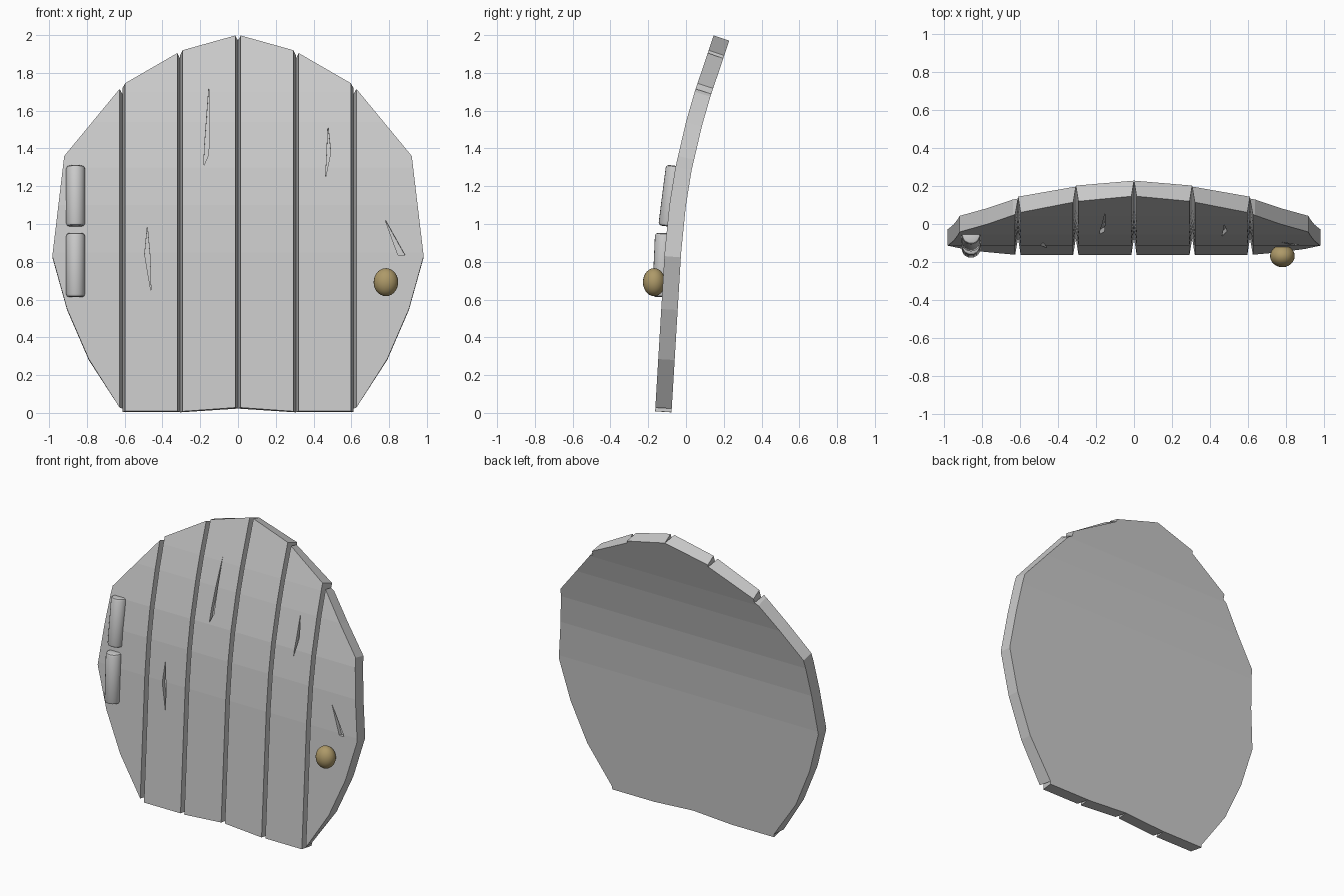
import bpy, bmesh, math
from mathutils import Vector

if "Cube" in bpy.data.objects:
    bpy.data.objects.remove(bpy.data.objects["Cube"])

# Side profile of the front surface: (z, y), leaning back and curling at the top
PROFILE = [(0, -0.164), (0.85, -0.113), (1.1, -0.088), (1.3, -0.056),
           (1.54, 0.0), (1.7, 0.046), (2.0, 0.147)]
THICK = 0.087


def front_y(z):
    for (z0, y0), (z1, y1) in zip(PROFILE, PROFILE[1:]):
        if z <= z1 or z1 == PROFILE[-1][0]:
            return y0 + (y1 - y0) * (z - z0) / (z1 - z0)


def inward(z):
    s = (front_y(z + 0.08) - front_y(z - 0.08)) / 0.16
    return Vector((0, 1, -s)).normalized()


def slab(name, outline, near, far, seams=()):
    """Prism of an (x, z) outline that follows the profile between two depths."""
    bm = bmesh.new()
    bm.faces.new([bm.verts.new((x, 0, z)) for x, z in outline])
    for z, _ in PROFILE[1:-1]:
        bmesh.ops.bisect_plane(bm, geom=bm.verts[:] + bm.edges[:] + bm.faces[:],
                               plane_co=(0, 0, z), plane_no=(0, 0, 1), dist=1e-5)
    front = bm.verts[:]
    ext = bmesh.ops.extrude_face_region(bm, geom=bm.faces[:], use_keep_orig=True)
    back = [g for g in ext["geom"] if isinstance(g, bmesh.types.BMVert)]
    for verts, depth in ((front, near), (back, far)):
        for v in verts:
            z = v.co.z
            v.co = Vector((v.co.x, front_y(z), z)) + inward(z) * depth
    # back corners close up to the seam, leaving a V groove in front
    for v in back:
        for s in seams:
            if abs(v.co.x - s) < 0.025:
                v.co.x = s
    bmesh.ops.recalc_face_normals(bm, faces=bm.faces[:])
    mesh = bpy.data.meshes.new(name)
    bm.to_mesh(mesh)
    bm.free()
    ob = bpy.data.objects.new(name, mesh)
    bpy.context.collection.objects.link(ob)
    return ob


# Planks: right half outlines, mirrored to the left
SEAMS = (0, 0.307, 0.612)
HALF = {
    "inner_plank": [(0.014, 0.028), (0.293, 0.008), (0.293, 1.92), (0.014, 1.998)],
    "middle_plank": [(0.321, 0.009), (0.598, 0.009), (0.598, 1.745), (0.321, 1.905)],
    "outer_plank": [(0.627, 0.028), (0.79, 0.285), (0.905, 0.55), (0.983, 0.83),
                    (0.92, 1.36), (0.627, 1.715)],
}
planks = {}
for side, label in ((1, "right"), (-1, "left")):
    for part, pts in HALF.items():
        name = f"{part}_{label}"
        planks[name] = slab(name, [(side * x, z) for x, z in pts], 0, THICK,
                            [side * s for s in SEAMS])

# Cracks carved into the front
CRACKS = {
    "inner_plank_left": [(-0.153, 1.74), (-0.155, 1.37), (-0.18, 1.31), (-0.178, 1.4)],
    "middle_plank_right": [(0.476, 1.525), (0.491, 1.38), (0.464, 1.25), (0.471, 1.39)],
    "middle_plank_left": [(-0.48, 0.985), (-0.466, 0.83), (-0.461, 0.645), (-0.494, 0.84)],
    "outer_plank_right": [(0.777, 1.027), (0.884, 0.836), (0.847, 0.836)],
}
for name, pts in CRACKS.items():
    cutter = slab("crack_cutter", pts, -0.03, 0.025)
    cutter.hide_render = True
    plank = planks[name]
    mod = plank.modifiers.new("crack", "BOOLEAN")
    mod.operation = "DIFFERENCE"
    mod.object = cutter
    bpy.context.view_layer.objects.active = plank
    bpy.ops.object.modifier_apply(modifier=mod.name)
    bpy.data.objects.remove(cutter)


# Hinge barrels, tilted with the door
def hinge(name, low, high):
    a, b = Vector(low), Vector(high)
    bpy.ops.mesh.primitive_cylinder_add(vertices=20, radius=0.05, depth=(b - a).length,
                                        location=(a + b) / 2)
    ob = bpy.context.object
    ob.name = name
    ob.rotation_euler = (b - a).to_track_quat("Z", "Y").to_euler()
    bev = ob.modifiers.new("bevel", "BEVEL")
    bev.width = 0.016
    bev.segments = 2
    bev.limit_method = "ANGLE"
    bev.angle_limit = math.radians(50)
    bpy.ops.object.modifier_apply(modifier=bev.name)
    bpy.ops.object.shade_smooth_by_angle(angle=math.radians(35))


hinge("upper_hinge", (-0.86, -0.097, 0.987), (-0.86, -0.056, 1.308))
hinge("lower_hinge", (-0.86, -0.129, 0.613), (-0.86, -0.114, 0.952))

# Brass knob
bpy.ops.mesh.primitive_uv_sphere_add(segments=24, ring_count=14, radius=1,
                                     location=(0.783, -0.169, 0.692))
knob = bpy.context.object
knob.name = "knob"
knob.scale = (0.065, 0.059, 0.074)
bpy.ops.object.shade_smooth()
brass = bpy.data.materials.new("brass")
brass.diffuse_color = (0.42, 0.32, 0.14, 1)
brass.use_nodes = True
brass.node_tree.nodes["Principled BSDF"].inputs["Base Color"].default_value = brass.diffuse_color
knob.data.materials.append(brass)
